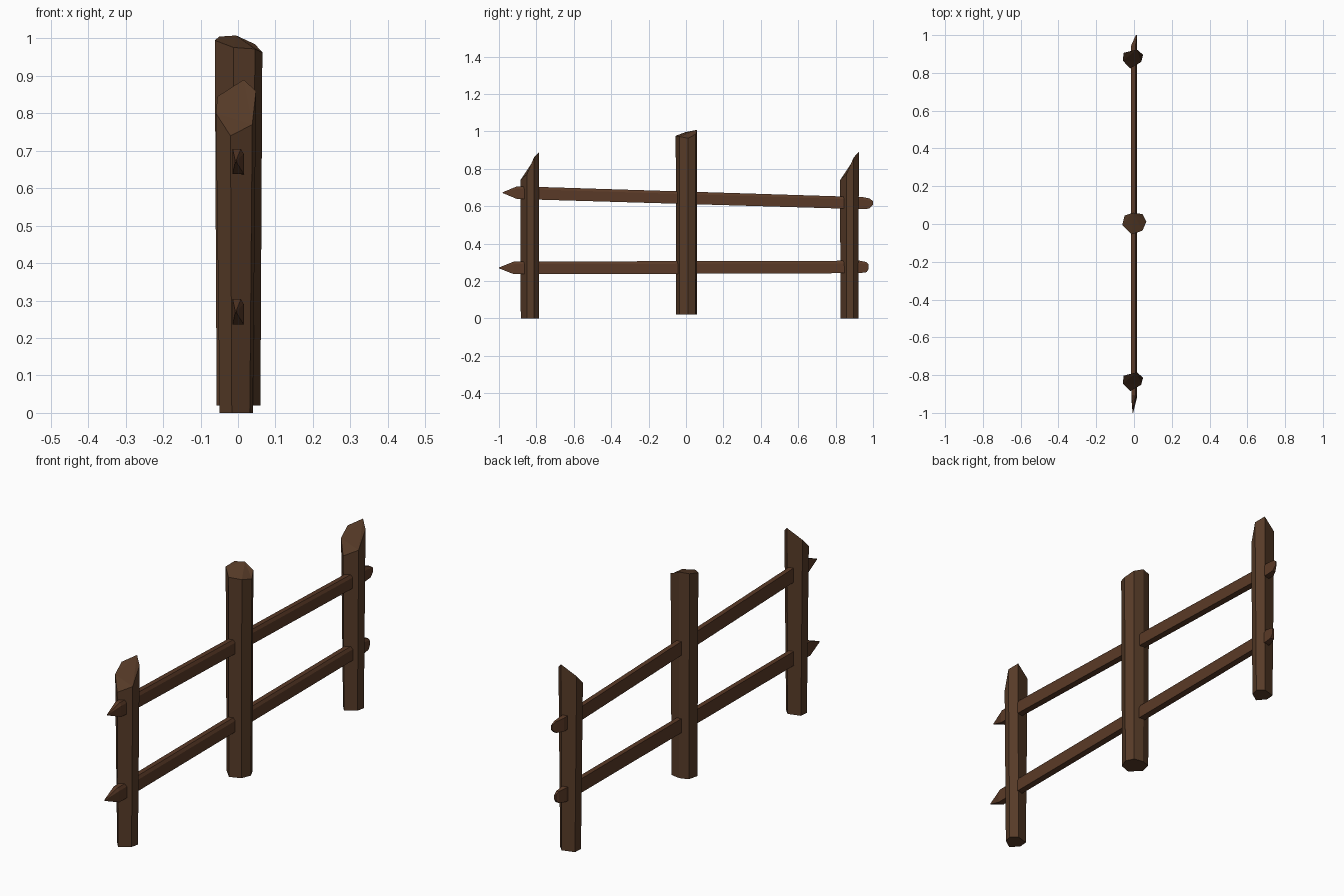
import bpy
import bmesh
from mathutils import Vector

if "Cube" in bpy.data.objects:
    bpy.data.objects.remove(bpy.data.objects["Cube"], do_unlink=True)


def make_material(name, colour):
    mat = bpy.data.materials.new(name)
    mat.use_nodes = True
    mat.diffuse_color = (*colour, 1)
    mat.node_tree.nodes["Principled BSDF"].inputs["Base Color"].default_value = (*colour, 1)
    return mat


wood = make_material("dark brown wood", (0.095, 0.044, 0.021))
rail_wood = make_material("reddish brown wood", (0.102, 0.042, 0.020))


def loft(name, rings, mat):
    """Skin a list of equal-length rings into a capped solid."""
    bm = bmesh.new()
    loops = [[bm.verts.new(p) for p in ring] for ring in rings]
    count = len(loops[0])
    for low, high in zip(loops, loops[1:]):
        for i in range(count):
            j = (i + 1) % count
            bm.faces.new((low[i], low[j], high[j], high[i]))
    bm.faces.new(loops[0][::-1])
    caps = [bm.faces.new(loops[-1])]
    bmesh.ops.triangulate(bm, faces=caps)
    bmesh.ops.recalc_face_normals(bm, faces=bm.faces)
    mesh = bpy.data.meshes.new(name)
    bm.to_mesh(mesh)
    bm.free()
    mesh.materials.append(mat)
    obj = bpy.data.objects.new(name, mesh)
    bpy.context.collection.objects.link(obj)
    return obj


def post(name, y, base_z, taper, top):
    """Rough hewn post: narrower foot, individually cut top corners."""
    foot = [(px * taper, py * 0.97 + y, base_z) for px, py, _ in top]
    head = [(px, py + y, z) for px, py, z in top]
    return loft(name, [foot, head], wood)


# Outer posts with a slanted axe cut
slant_top = [(-0.02, -0.052, 0.74), (0.038, -0.018, 0.77), (0.048, 0.02, 0.86),
             (0.015, 0.048, 0.89), (-0.055, 0.03, 0.845), (-0.059, -0.012, 0.80)]
post("front_post", -0.833, 0, 0.83, slant_top)
post("back_post", 0.876, 0, 0.83, slant_top)

# Taller middle post with a nearly level top
level_top = [(-0.012, -0.055, 0.976), (0.045, -0.035, 0.972), (0.065, 0.012, 0.963),
             (0.045, 0.052, 0.985), (-0.005, 0.06, 1.008),
             (-0.05, 0.045, 1.005), (-0.062, -0.005, 0.995)]
post("middle_post", 0, 0.02, 0.92, level_top)

# Rail cross-section, with one top corner chamfered
SECTION = [(-0.015, -0.034), (0.016, -0.034), (0.016, 0.02), (0.008, 0.034), (-0.015, 0.034)]


def rail(name, stations):
    """Each station is a centre point plus width and height scale."""
    rings = [[Vector((x + sx * w, y, z + sz * h)) for sx, sz in SECTION]
             for x, y, z, w, h in stations]
    return loft(name, rings, rail_wood)


# Rails: pointed at the front end, bluntly trimmed at the back end
rail("upper_rail", [(-0.006, -0.98, 0.672, 0.1, 0.06), (0, -0.905, 0.672, 0.95, 0.98),
                    (0, -0.80, 0.669, 1, 1), (0, 0.945, 0.616, 1, 0.95),
                    (0.008, 0.98, 0.614, 0.5, 0.8), (0.013, 1.0, 0.617, 0.15, 0.3)])
rail("lower_rail", [(-0.006, -1.0, 0.27, 0.1, 0.06), (0, -0.92, 0.27, 0.95, 1),
                    (0, -0.80, 0.27, 1, 1), (0, 0.93, 0.275, 1, 0.98),
                    (0.006, 0.965, 0.274, 0.6, 0.8), (0.01, 0.977, 0.276, 0.3, 0.35)])
